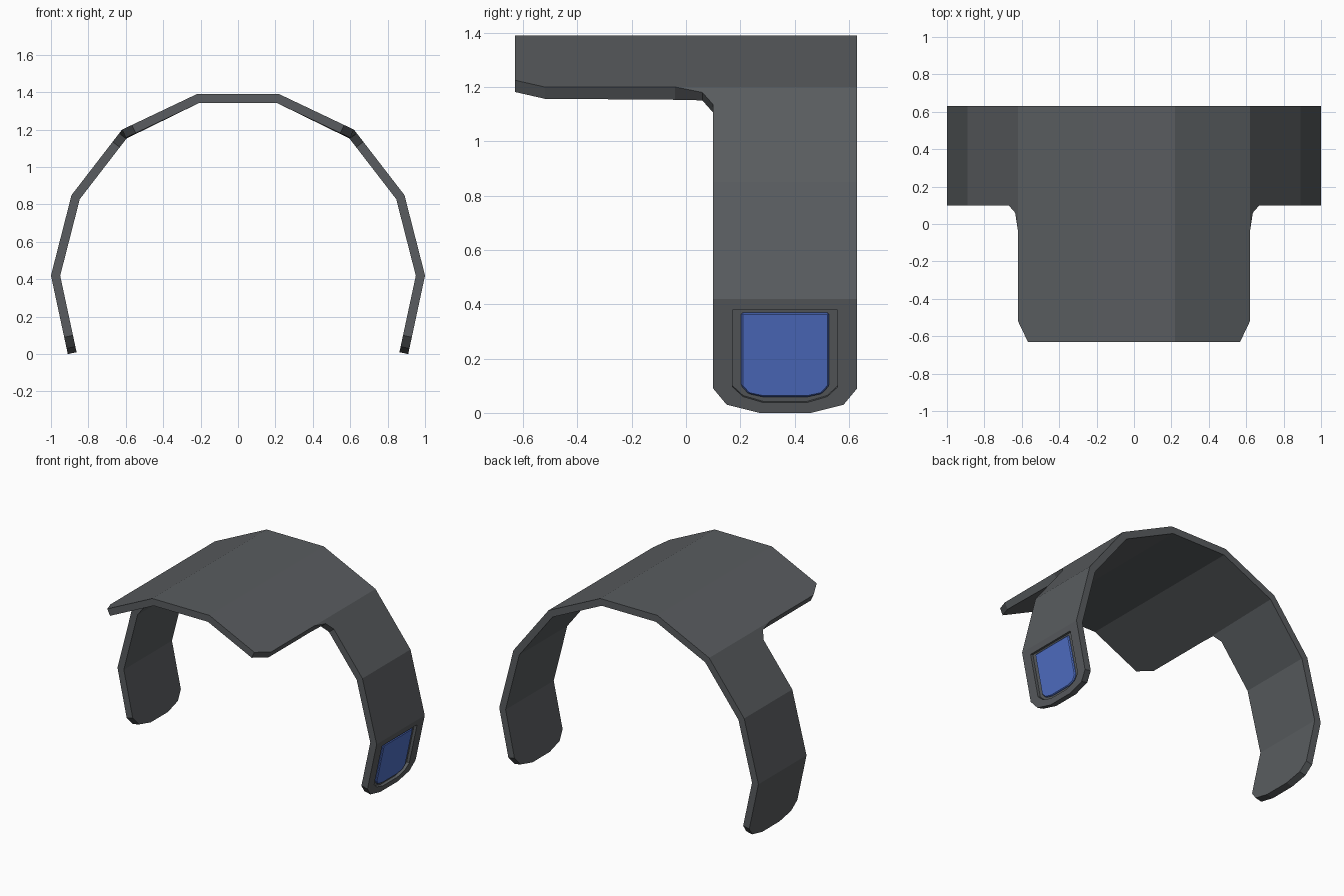
import bpy, bmesh
from mathutils import Vector

old = bpy.data.objects.get("Cube")
if old:
    bpy.data.objects.remove(old)


def material(name, rgb):
    m = bpy.data.materials.new(name)
    m.use_nodes = True
    m.diffuse_color = (*rgb, 1)
    m.node_tree.nodes["Principled BSDF"].inputs["Base Color"].default_value = (*rgb, 1)
    return m


GREY = material("dark grey", (0.10, 0.108, 0.115))
BLUE = material("panel blue", (0.08, 0.16, 0.56))

# Outer half profile of the arch (x, z), from the crown down to the tip
PROFILE = [(0.22, 1.39), (0.62, 1.20), (0.89, 0.85), (1.0, 0.42), (0.91, 0.0)]
BACK, FRONT, BAND = 0.63, -0.63, 0.10


def on_arch(y, z, side=1):
    """Point on the outer surface of the arch at a given depth and height."""
    for (x0, z0), (x1, z1) in zip(PROFILE, PROFILE[1:]):
        if z >= z1:
            return Vector((side * (x0 + (x1 - x0) * (z0 - z) / (z0 - z1)), y, z))


def make_object(name, bm, mat):
    mesh = bpy.data.meshes.new(name)
    bm.to_mesh(mesh)
    bm.free()
    mesh.materials.append(mat)
    ob = bpy.data.objects.new(name, mesh)
    bpy.context.collection.objects.link(ob)
    return ob


# Arch shell: one flat panel per profile segment, outlines as (y, z)
crown, brow, cheek, bend, tip = [z for x, z in PROFILE]
PANELS = [
    # visor slope with clipped front corner
    [(BACK, crown), (FRONT, crown), (FRONT, 1.225), (-0.52, brow), (-0.04, brow), (BACK, brow)],
    # shoulder with the stepped notch behind the visor
    [(BACK, brow), (-0.04, brow), (0.06, 1.18), (BAND, 1.135), (BAND, cheek), (BACK, cheek)],
    # upper arm
    [(BACK, cheek), (BAND, cheek), (BAND, bend), (BACK, bend)],
    # lower arm with rounded tip
    [(BACK, bend), (BAND, bend), (BAND, 0.09), (0.15, 0.03), (0.27, tip),
     (0.46, tip), (0.58, 0.03), (BACK, 0.09)],
]
bm = bmesh.new()
for side in (1, -1):
    for panel in PANELS:
        bm.faces.new([bm.verts.new(on_arch(y, z, side)) for y, z in panel])
bm.faces.new([bm.verts.new(on_arch(y, crown, s))
              for y, s in ((FRONT, -1), (FRONT, 1), (BACK, 1), (BACK, -1))])
bmesh.ops.remove_doubles(bm, verts=bm.verts, dist=0.001)
bm.normal_update()
for f in bm.faces:
    c = f.calc_center_median()
    if f.normal.dot(c - Vector((0, c.y, 0.5))) < 0:
        f.normal_flip()
shell = make_object("arch_shell", bm, GREY)
solid = shell.modifiers.new("thickness", "SOLIDIFY")
solid.thickness = 0.048
solid.offset = -1
solid.use_even_offset = True

# Prisms standing on the lower left arm
along = on_arch(0, tip) - on_arch(0, bend)
outward = Vector((-along.z, 0, along.x)).normalized()


def arm_prism(name, outline, low, high, mat):
    bm = bmesh.new()
    base = bm.faces.new([bm.verts.new(on_arch(y, z) + outward * low) for y, z in outline])
    top = bmesh.ops.extrude_face_region(bm, geom=[base])["geom"]
    bmesh.ops.translate(bm, vec=outward * (high - low),
                        verts=[v for v in top if isinstance(v, bmesh.types.BMVert)])
    bmesh.ops.recalc_face_normals(bm, faces=bm.faces)
    return make_object(name, bm, mat)


def shield(half, top, side_z, corner, corner_z, flat, bottom):
    """Symmetric outline with a straight top and a clipped bottom."""
    mid = 0.365
    right = [(half, top), (half, side_z), (corner, corner_z), (flat, bottom)]
    return [(mid + y, z) for y, z in right] + [(mid - y, z) for y, z in reversed(right)]


# Recess cut into the arm
cutter = arm_prism("recess_cutter", shield(0.193, 0.379, 0.095, 0.155, 0.06, 0.08, 0.038),
                   -0.02, 0.03, GREY)
cutter.hide_render = True
cut = shell.modifiers.new("recess", "BOOLEAN")
cut.operation = "DIFFERENCE"
cut.solver = "EXACT"
cut.object = cutter
bpy.context.view_layer.objects.active = shell
for mod in ("thickness", "recess"):
    bpy.ops.object.modifier_apply(modifier=mod)
bpy.data.objects.remove(cutter)

# Blue plate inside the recess
plate = arm_prism("blue_plate", shield(0.162, 0.366, 0.098, 0.135, 0.068, 0.08, 0.056),
                  -0.022, -0.006, BLUE)
bevel = plate.modifiers.new("edge", "BEVEL")
bevel.width = 0.006
bevel.segments = 1
